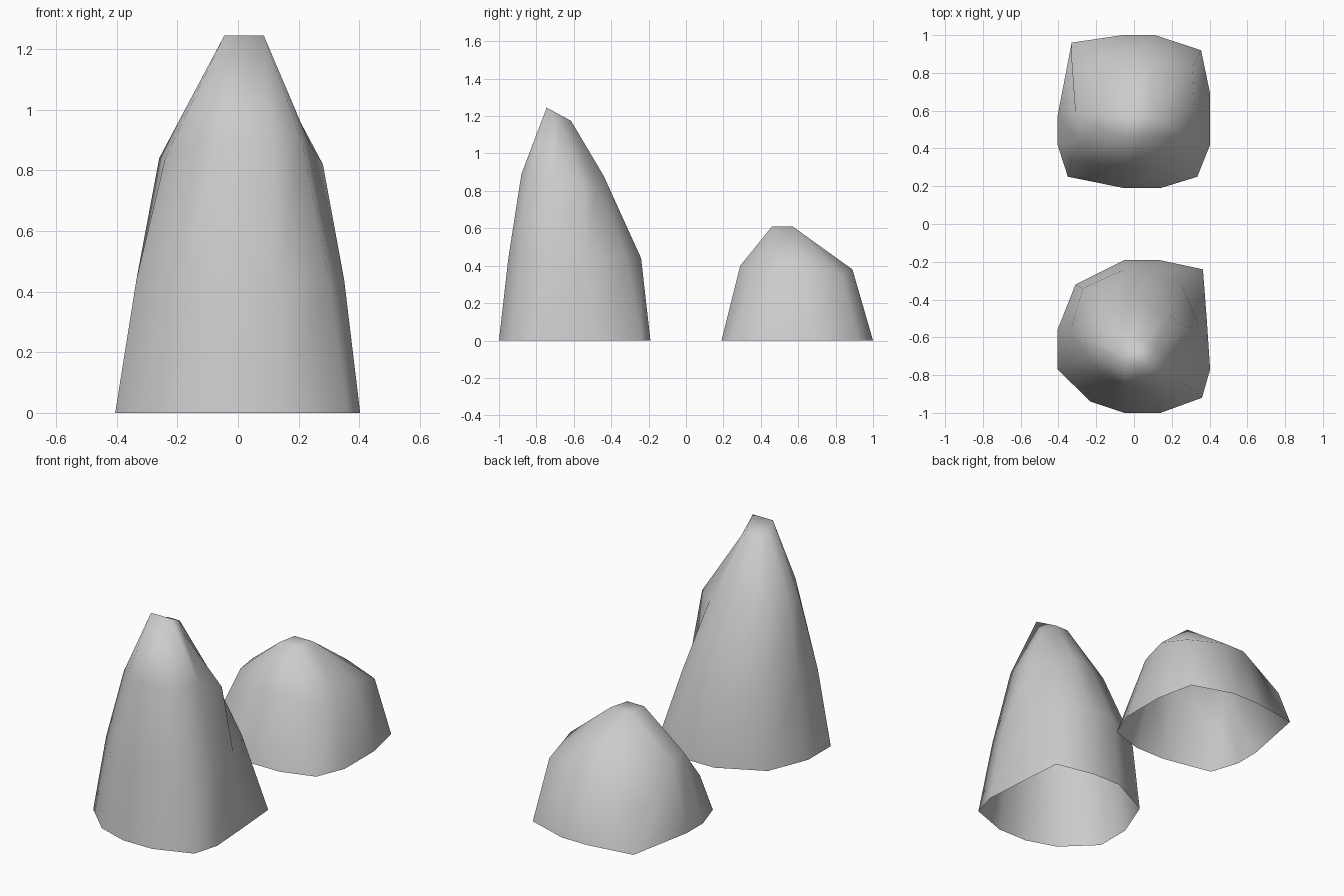
import bpy, bmesh

if "Cube" in bpy.data.objects:
    bpy.data.objects.remove(bpy.data.objects["Cube"])


def loft_rock(name, base, middles, tip, tip_map):
    """Loft outline rings upward to a small tip; the underside stays open."""
    bm = bmesh.new()
    rings = [[bm.verts.new((x, y, 0)) for x, y in base]]
    for ring in middles:
        rings.append([bm.verts.new(p) for p in ring])
    tips = [bm.verts.new(p) for p in tip]
    rings.append([tips[i] for i in tip_map])
    n = len(base)
    for lo, hi in zip(rings, rings[1:]):
        for i in range(n):
            j = (i + 1) % n
            corners = [lo[i], lo[j], hi[j]]
            if hi[i] is not hi[j]:
                corners.append(hi[i])
            bm.faces.new(corners)
    bm.faces.new(tips)
    bmesh.ops.recalc_face_normals(bm, faces=bm.faces)
    for f in bm.faces:
        f.smooth = True
    mesh = bpy.data.meshes.new(name)
    bm.to_mesh(mesh)
    bm.free()
    obj = bpy.data.objects.new(name, mesh)
    bpy.context.collection.objects.link(obj)
    return obj


# Tall rock: rings run counter-clockwise from the front
tall_base = [(-.05, -1), (.14, -1), (.36, -.92), (.403, -.77), (.385, -.5), (.365, -.24),
             (.13, -.19), (-.05, -.19), (-.31, -.32), (-.405, -.56), (-.405, -.77), (-.23, -.94)]
tall_low = [(-.05, -.95), (.13, -.95), (.30, -.87), (.35, -.72), (.34, -.53), (.25, -.32),
            (.11, -.24), (-.05, -.24), (-.27, -.34), (-.335, -.56), (-.335, -.75), (-.2, -.9)]
tall_high = [(-.05, -.88, .89), (.11, -.88, .89), (.21, -.82, .9), (.24, -.7, .88),
             (.28, -.55, .82), (.18, -.48, .82), (.07, -.44, .88), (-.04, -.44, .88),
             (-.18, -.48, .86), (-.26, -.6, .84), (-.24, -.72, .84), (-.14, -.82, .9)]
tall_tip = [(-.045, -.745, 1.245), (.085, -.745, 1.245), (.11, -.67, 1.14),
            (.05, -.615, 1.175), (-.03, -.615, 1.175), (-.06, -.67, 1.18)]
loft_rock("tall_rock", tall_base, [[(x, y, .44) for x, y in tall_low], tall_high],
          tall_tip, [0, 1, 1, 1, 2, 2, 3, 4, 4, 5, 0, 0])

# Short rock
short_base = [(-.05, .19), (.14, .19), (.335, .25), (.403, .42), (.403, .69), (.355, .92),
              (.11, 1), (-.06, 1), (-.33, .96), (-.405, .57), (-.405, .42), (-.35, .25)]
short_mid = [(-.04, .29, .4), (.11, .29, .4), (.25, .35, .35), (.31, .47, .38),
             (.32, .62, .42), (.31, .83, .35), (.09, .89, .38), (-.05, .89, .38),
             (-.33, .86, .23), (-.31, .58, .4), (-.29, .44, .4), (-.33, .34, .23)]
short_tip = [(-.05, .46, .61), (.06, .46, .61), (.09, .57, .61), (-.03, .57, .61)]
loft_rock("short_rock", short_base, [short_mid], short_tip,
          [0, 1, 1, 1, 2, 2, 2, 3, 3, 3, 0, 0])
